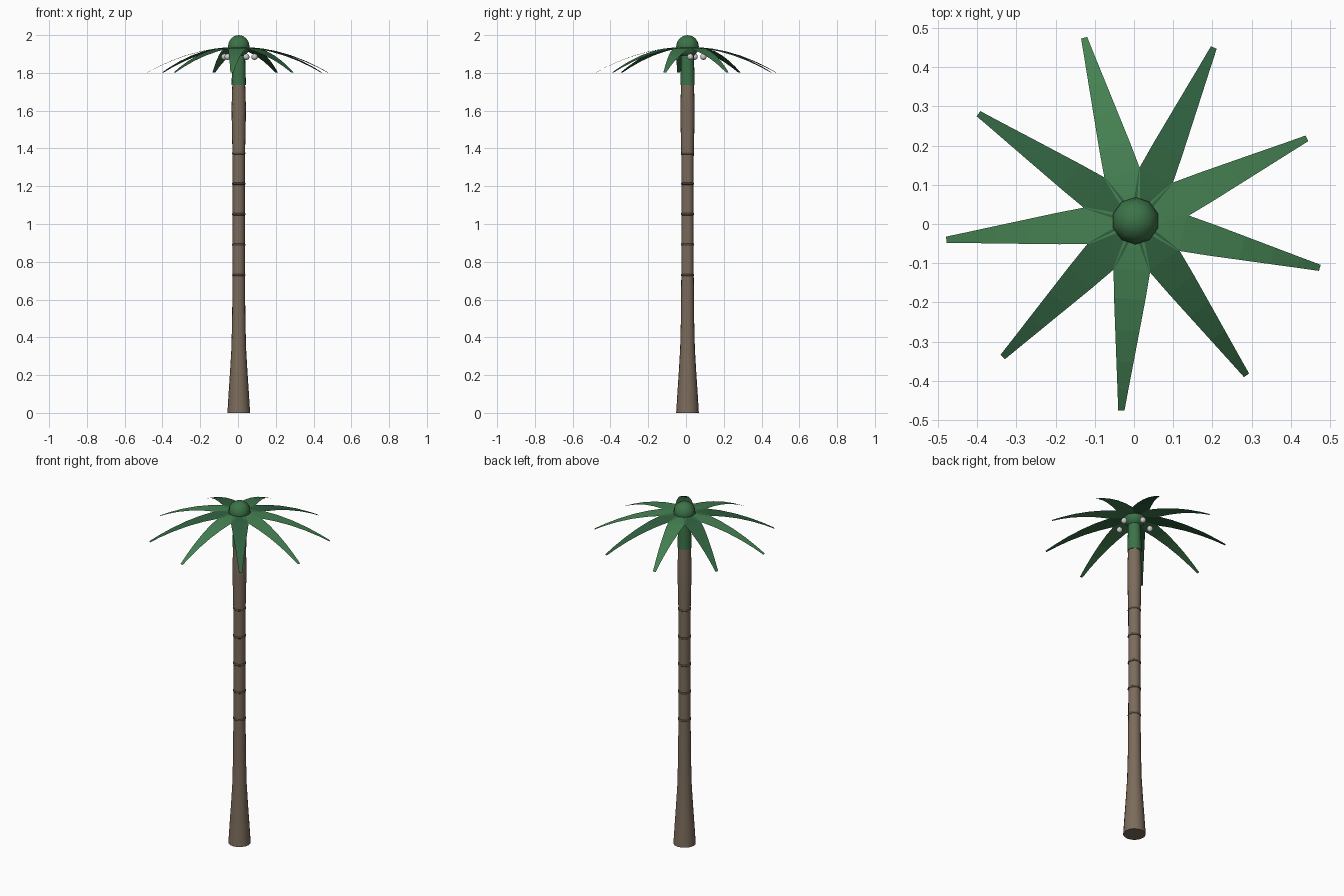
import bpy, bmesh
from math import sin, cos, pi, radians

if "Cube" in bpy.data.objects:
    bpy.data.objects.remove(bpy.data.objects["Cube"])

CX, CY = 0.004, 0.008          # trunk axis


def material(name, rgb):
    m = bpy.data.materials.new(name)
    m.diffuse_color = (*rgb, 1)
    m.use_nodes = True
    m.node_tree.nodes["Principled BSDF"].inputs["Base Color"].default_value = m.diffuse_color
    return m


BARK = material("bark", (0.20, 0.15, 0.105))
RING = material("ring_bark", (0.09, 0.07, 0.05))
LIGHT = material("leaf_light", (0.06, 0.22, 0.085))
DARK = material("leaf_dark", (0.03, 0.12, 0.05))
SHAFT = material("crown_green", (0.045, 0.17, 0.065))


def finish(name, bm, mat=None, smooth=True):
    bmesh.ops.recalc_face_normals(bm, faces=bm.faces)
    mesh = bpy.data.meshes.new(name)
    bm.to_mesh(mesh)
    bm.free()
    obj = bpy.data.objects.new(name, mesh)
    bpy.context.collection.objects.link(obj)
    if mat:
        mesh.materials.append(mat)
    if smooth:
        bpy.context.view_layer.objects.active = obj
        obj.select_set(True)
        bpy.ops.object.shade_smooth_by_angle(angle=radians(50))
        obj.select_set(False)
    return obj


def lathe(name, profile, mat, sides=16):
    """Closed solid of revolution from (radius, z) pairs."""
    bm = bmesh.new()
    rows = [[bm.verts.new((CX + r * cos(2 * pi * i / sides), CY + r * sin(2 * pi * i / sides), z))
             for i in range(sides)] for r, z in profile]
    for a, b in zip(rows, rows[1:]):
        for i in range(sides):
            j = (i + 1) % sides
            bm.faces.new((a[i], a[j], b[j], b[i]))
    bm.faces.new(rows[0][::-1])
    bm.faces.new(rows[-1])
    return finish(name, bm, mat)


def ball(name, x, y, z, r, u, v, mat=None):
    bm = bmesh.new()
    bmesh.ops.create_uvsphere(bm, u_segments=u, v_segments=v, radius=r)
    bmesh.ops.translate(bm, verts=bm.verts, vec=(x, y, z))
    return finish(name, bm, mat)


# Trunk with flared foot and slight swelling near the top
lathe("trunk", [(0.060, 0), (0.054, 0.10), (0.046, 0.22), (0.039, 0.34), (0.035, 0.50),
                (0.033, 0.72), (0.032, 1.05), (0.033, 1.36), (0.037, 1.54),
                (0.038, 1.62), (0.034, 1.74)], BARK)

# Leaf-scar rings
for k in range(5):
    z = 0.73 + 0.161 * k
    lathe(f"trunk_ring_{k + 1}", [(0.032, z - 0.006), (0.0355, z - 0.003),
                                  (0.0355, z + 0.003), (0.032, z + 0.006)], RING)

# Green crownshaft and bud
lathe("crownshaft", [(0.038, 1.735), (0.036, 1.82), (0.032, 1.93)], SHAFT)
ball("crown_bud", CX, CY, 1.94, 0.06, 10, 8, SHAFT)

# Drooping fronds: (distance, half width) stations along each blade
STATIONS = [(0.02, 0.016), (0.07, 0.032), (0.125, 0.047), (0.20, 0.040),
            (0.28, 0.031), (0.36, 0.022), (0.43, 0.014), (0.485, 0.008)]
for k in range(9):
    a = radians(25.7 + 40 * k)
    bm = bmesh.new()
    rows = []
    for d, w in STATIONS:
        z = 1.937 - 0.134 * (d / 0.485) ** 2
        rows.append([bm.verts.new((CX + d * cos(a) - s * w * sin(a),
                                   CY + d * sin(a) + s * w * cos(a), z)) for s in (-1, 1)])
    for p, q in zip(rows, rows[1:]):
        bm.faces.new((p[0], q[0], q[1], p[1]))
    finish(f"frond_{k + 1}", bm, DARK if k % 2 else LIGHT, smooth=False)

# Small nuts hanging under the fronds
for k in range(5):
    a = radians(10 + 72 * k)
    ball(f"nut_{k + 1}", CX + 0.085 * cos(a), CY + 0.085 * sin(a), 1.885, 0.017, 8, 6)
